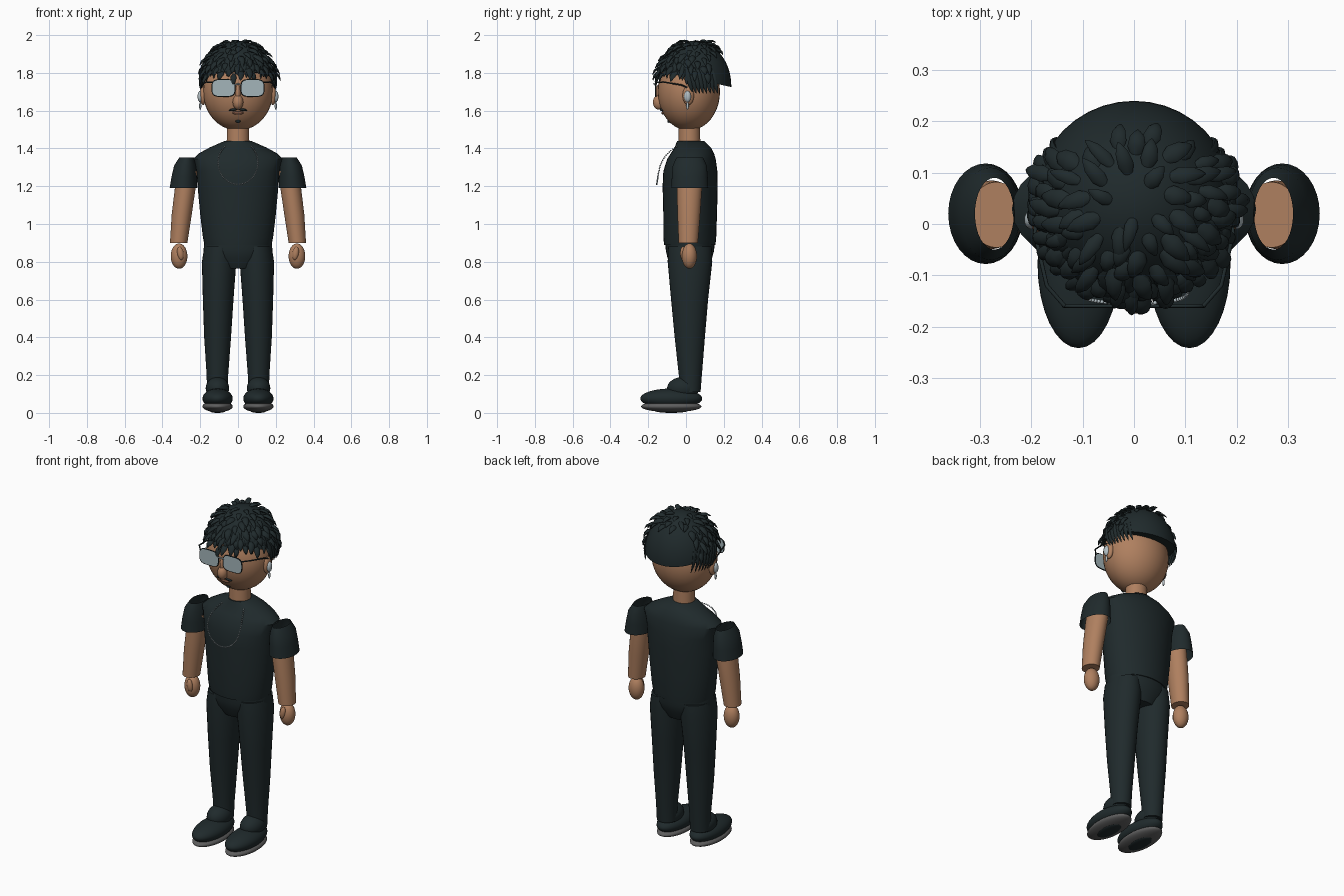
import bpy, bmesh, math, random
from mathutils import Vector, Matrix

random.seed(7)
old = bpy.data.objects.get("Cube")
if old:
    bpy.data.objects.remove(old)


def material(name, rgb):
    m = bpy.data.materials.new(name)
    m.use_nodes = True
    m.diffuse_color = (*rgb, 1)
    m.node_tree.nodes["Principled BSDF"].inputs["Base Color"].default_value = (*rgb, 1)
    return m


BLACK = material("soft_black", (0.014, 0.023, 0.025))
SKIN = material("warm_skin", (0.43, 0.215, 0.115))
LENS = material("pale_lens", (0.37, 0.46, 0.49))
SILVER = material("silver", (0.45, 0.52, 0.55))
SOLE = material("grey_sole", (0.11, 0.11, 0.11))
LIP = material("brown_lip", (0.17, 0.075, 0.045))
SIDES = {"left": 1, "right": -1}


def finish(name, bm, mat, angle=45):
    bmesh.ops.recalc_face_normals(bm, faces=bm.faces)
    me = bpy.data.meshes.new(name)
    bm.to_mesh(me)
    bm.free()
    me.materials.append(mat)
    me.shade_smooth()
    me.set_sharp_from_angle(angle=math.radians(angle))
    ob = bpy.data.objects.new(name, me)
    bpy.context.collection.objects.link(ob)
    return ob


def ball(name, pos, size, mat, tilt=0.0, axis="Y"):
    bm = bmesh.new()
    m = Matrix.Translation(pos) @ Matrix.Rotation(tilt, 4, axis) @ Matrix.Diagonal((*size, 1))
    bmesh.ops.create_uvsphere(bm, u_segments=32, v_segments=20, radius=1, matrix=m)
    return finish(name, bm, mat, 60)


def skin_rings(bm, rings, caps):
    for a, b in zip(rings, rings[1:]):
        for i in range(len(a)):
            j = (i + 1) % len(a)
            bm.faces.new((a[i], a[j], b[j], b[i]))
    if caps:
        bm.faces.new(rings[0][::-1])
        bm.faces.new(rings[-1])


def loft(name, sections, mat, caps=True, n=32):
    """Stack of ellipses, each given as x, y, z, half width, half depth."""
    bm = bmesh.new()
    rings = []
    for x, y, z, rx, ry in sections:
        angles = [2 * math.pi * i / n for i in range(n)]
        rings.append([bm.verts.new((x + rx * math.cos(a), y + ry * math.sin(a), z)) for a in angles])
    skin_rings(bm, rings, caps)
    return finish(name, bm, mat)


def tube(name, points, radius, mat, cyclic=False):
    cu = bpy.data.curves.new(name, "CURVE")
    cu.dimensions = "3D"
    cu.bevel_depth = radius
    cu.bevel_resolution = 2
    sp = cu.splines.new("POLY")
    sp.points.add(len(points) - 1)
    for p, co in zip(sp.points, points):
        p.co = (*co, 1)
    sp.use_cyclic_u = cyclic
    cu.materials.append(mat)
    ob = bpy.data.objects.new(name, cu)
    bpy.context.collection.objects.link(ob)


# Head, neck and face
ball("head", (0, 0.015, 1.70), (0.185, 0.165, 0.205), SKIN)
loft("neck", [(0, 0.018, 1.42, 0.06, 0.058), (0, 0.018, 1.53, 0.058, 0.056)], SKIN)
ball("nose", (0, -0.142, 1.645), (0.028, 0.033, 0.04), SKIN)
ball("nose_bridge", (0, -0.142, 1.69), (0.014, 0.02, 0.05), SKIN)
ball("lips", (0, -0.119, 1.588), (0.03, 0.012, 0.009), LIP)
ball("chin_beard", (0, -0.09, 1.545), (0.013, 0.009, 0.01), BLACK)
for side, s in SIDES.items():
    ball(side + "_moustache", (s * 0.023, -0.127, 1.606), (0.026, 0.011, 0.007), BLACK, s * 0.2)
    ball(side + "_ear", (s * 0.185, 0.012, 1.68), (0.018, 0.03, 0.05), SKIN)
    ball(side + "_earring", (s * 0.2, 0.008, 1.675), (0.014, 0.018, 0.03), SILVER)
    ball(side + "_earring_drop", (s * 0.2, 0.008, 1.625), (0.006, 0.007, 0.02), SILVER)

# Glasses
for side, s in SIDES.items():
    outline = []
    for i in range(36):
        c, d = math.cos(i * math.pi / 18), math.sin(i * math.pi / 18)
        outline.append((s * 0.077 + 0.06 * math.copysign(abs(c) ** 0.55, c),
                        -0.16, 1.72 + 0.044 * math.copysign(abs(d) ** 0.55, d)))
    bm = bmesh.new()
    plate = [[bm.verts.new((x, y + dy, z)) for x, y, z in outline] for dy in (-0.003, 0.003)]
    skin_rings(bm, plate, True)
    finish(side + "_lens", bm, LENS)
    tube(side + "_lens_rim", outline, 0.0035, BLACK, True)
    tube(side + "_temple", [(s * 0.135, -0.16, 1.75), (s * 0.17, -0.12, 1.752),
                            (s * 0.193, -0.02, 1.735), (s * 0.19, 0.03, 1.71)], 0.004, BLACK)
tube("glasses_bridge", [(-0.02, -0.16, 1.735), (0, -0.17, 1.742), (0.02, -0.16, 1.735)], 0.004, SILVER)

# Hair cap, trimmed by a plane sloping down to the nape
CENTRE, RADII = Vector((0, 0.045, 1.73)), Vector((0.195, 0.195, 0.24))
bm = bmesh.new()
bmesh.ops.create_uvsphere(bm, u_segments=40, v_segments=28, radius=1,
                          matrix=Matrix.Translation(CENTRE) @ Matrix.Diagonal((*RADII, 1)))
cut = bmesh.ops.bisect_plane(bm, geom=bm.verts[:] + bm.edges[:] + bm.faces[:], plane_co=(0, 0.24, 1.725),
                             plane_no=(0, 0.22, 1), clear_inner=True)
rim = [e for e in cut["geom_cut"] if isinstance(e, bmesh.types.BMEdge)]
bmesh.ops.edgeloop_fill(bm, edges=rim)
finish("hair_cap", bm, BLACK)


def on_cap(azimuth, height):
    """Point and normal on the cap; azimuth 0 is the front."""
    r = math.sqrt(max(0, 1 - height * height))
    u = Vector((r * math.sin(azimuth), -r * math.cos(azimuth), height))
    p = CENTRE + Vector(a * b for a, b in zip(u, RADII))
    return p, Vector(a / b for a, b in zip(u, RADII)).normalized()


def lock(bm, base, tip, normal, width):
    """Flattened leaf-shaped strand from base to tip, arched along the normal."""
    along = tip - base
    across = along.cross(normal).normalized()
    up = across.cross(along).normalized()
    rings = []
    for t, w in ((0, 0.4), (0.3, 1), (0.65, 0.8), (0.9, 0.35), (1, 0.04)):
        mid = base + along * t + normal * 0.012 * math.sin(math.pi * t)
        ring = []
        for i in range(8):
            a = math.pi * i / 4
            ring.append(bm.verts.new(mid + across * width * w * math.cos(a)
                                     + up * width * 0.5 * w * math.sin(a)))
        rings.append(ring)
    skin_rings(bm, rings, True)


# Crown tufts spread by the golden angle
bm = bmesh.new()
for i in range(125):
    h = 0.99 - 0.72 * i / 125
    az = i * 2.39996
    p, n = on_cap(az, h)
    if p.y > 0.13 and h < 0.8:
        continue
    down = Vector((n.x, n.y, 0)).normalized() - n * n.xy.length
    swirl = n.cross(down) * random.uniform(-0.7, 0.7)
    flow = (down.normalized() + swirl + n * random.uniform(0.1, 0.45)).normalized()
    base = p - n * 0.008
    tip = base + flow * random.uniform(0.055, 0.085)
    tip.z = min(tip.z, 1.995)
    lock(bm, base, tip, n, random.uniform(0.013, 0.02))
finish("crown_tufts", bm, BLACK, 50)

# Fringe hanging over the forehead and around the temples
bm = bmesh.new()
for row, height in enumerate((0.68, 0.5)):
    for i in range(21):
        az = -1.45 + 2.9 * i / 20 + random.uniform(-0.06, 0.06)
        p, n = on_cap(az, height)
        out = Vector((math.sin(az), -math.cos(az), 0))
        end, _ = on_cap(az + random.uniform(-0.12, 0.12), 0.3)
        end += out * random.uniform(0.0, 0.012)
        end.z = 1.815 - row * 0.015 - 0.035 * abs(math.sin(az)) ** 3 + random.uniform(-0.025, 0.015)
        lock(bm, p - n * 0.006, end, n, random.uniform(0.012, 0.018))
finish("fringe", bm, BLACK, 50)

# Combed strands behind each ear
bm = bmesh.new()
for s in SIDES.values():
    for i in range(8):
        y = 0.035 + 0.019 * i
        edge = 0.195 * math.sqrt(1 - ((y - 0.045) / 0.195) ** 2)
        lock(bm, Vector((s * edge * 0.97, y - 0.035, 1.83)), Vector((s * (edge - 0.003), y, 1.69)),
             Vector((s, 0, 0)), 0.015)
finish("side_strands", bm, BLACK, 50)

# Shirt body and collar
loft("shirt", [(0, 0.02, 0.89, 0.178, 0.136), (0, 0.02, 0.93, 0.186, 0.14), (0, 0.022, 1.05, 0.2, 0.142),
               (0, 0.022, 1.2, 0.214, 0.146), (0, 0.023, 1.28, 0.221, 0.143), (0, 0.029, 1.345, 0.238, 0.128),
               (0, 0.034, 1.375, 0.205, 0.114), (0, 0.036, 1.405, 0.15, 0.096), (0, 0.025, 1.44, 0.07, 0.072)], BLACK)

# Necklace of beads
bm = bmesh.new()
for i in range(61):
    a = -2.4 + 4.8 * i / 60
    z = 1.325 - 0.115 * math.cos(a)
    u = (z - 1.21) / 0.2
    spot = (0.105 * math.sin(a), -0.155 + 0.03 * u + 0.075 * u ** 4, z)
    bmesh.ops.create_icosphere(bm, subdivisions=1, radius=0.0045, matrix=Matrix.Translation(spot))
finish("necklace", bm, SILVER)

# Hips
loft("hips", [(0, 0.02, 0.765, 0.1, 0.09), (0, 0.02, 0.82, 0.168, 0.118),
              (0, 0.021, 0.86, 0.182, 0.128), (0, 0.021, 0.9, 0.18, 0.13)], BLACK)

for side, s in SIDES.items():
    # Sleeve, arm and hand
    loft(side + "_sleeve", [(s * 0.272, 0.02, 1.353, 0.038, 0.07), (s * 0.28, 0.02, 1.31, 0.058, 0.09),
                            (s * 0.285, 0.02, 1.25, 0.067, 0.095), (s * 0.289, 0.02, 1.19, 0.073, 0.098)],
         BLACK, caps=False)
    loft(side + "_arm", [(s * 0.268, 0.018, 1.28, 0.052, 0.064), (s * 0.278, 0.018, 1.2, 0.055, 0.067),
                         (s * 0.298, 0.015, 1.05, 0.053, 0.06), (s * 0.314, 0.012, 0.9, 0.046, 0.051)], SKIN)
    ball(side + "_hand", (s * 0.312, 0.018, 0.83), (0.044, 0.04, 0.067), SKIN)
    ball(side + "_thumb", (s * 0.305, -0.016, 0.845), (0.017, 0.015, 0.036), SKIN, s * 0.15)

    # Trouser leg
    loft(side + "_leg", [(s * 0.098, 0.021, 0.88, 0.08, 0.115), (s * 0.1, 0.021, 0.8, 0.091, 0.118),
                         (s * 0.105, 0.019, 0.6, 0.081, 0.098), (s * 0.108, 0.02, 0.4, 0.071, 0.08),
                         (s * 0.109, 0.023, 0.2, 0.057, 0.061), (s * 0.109, 0.022, 0.11, 0.055, 0.055)], BLACK)

    # Shoe
    ball(side + "_shoe_ankle", (s * 0.109, -0.015, 0.13), (0.062, 0.085, 0.06), BLACK)
    ball(side + "_shoe", (s * 0.108, -0.078, 0.076), (0.08, 0.164, 0.053), BLACK)
    ball(side + "_sole", (s * 0.108, -0.078, 0.034), (0.08, 0.16, 0.03), SOLE)
    ball(side + "_sole_pad", (s * 0.108, -0.078, 0.01), (0.042, 0.085, 0.01), BLACK)
